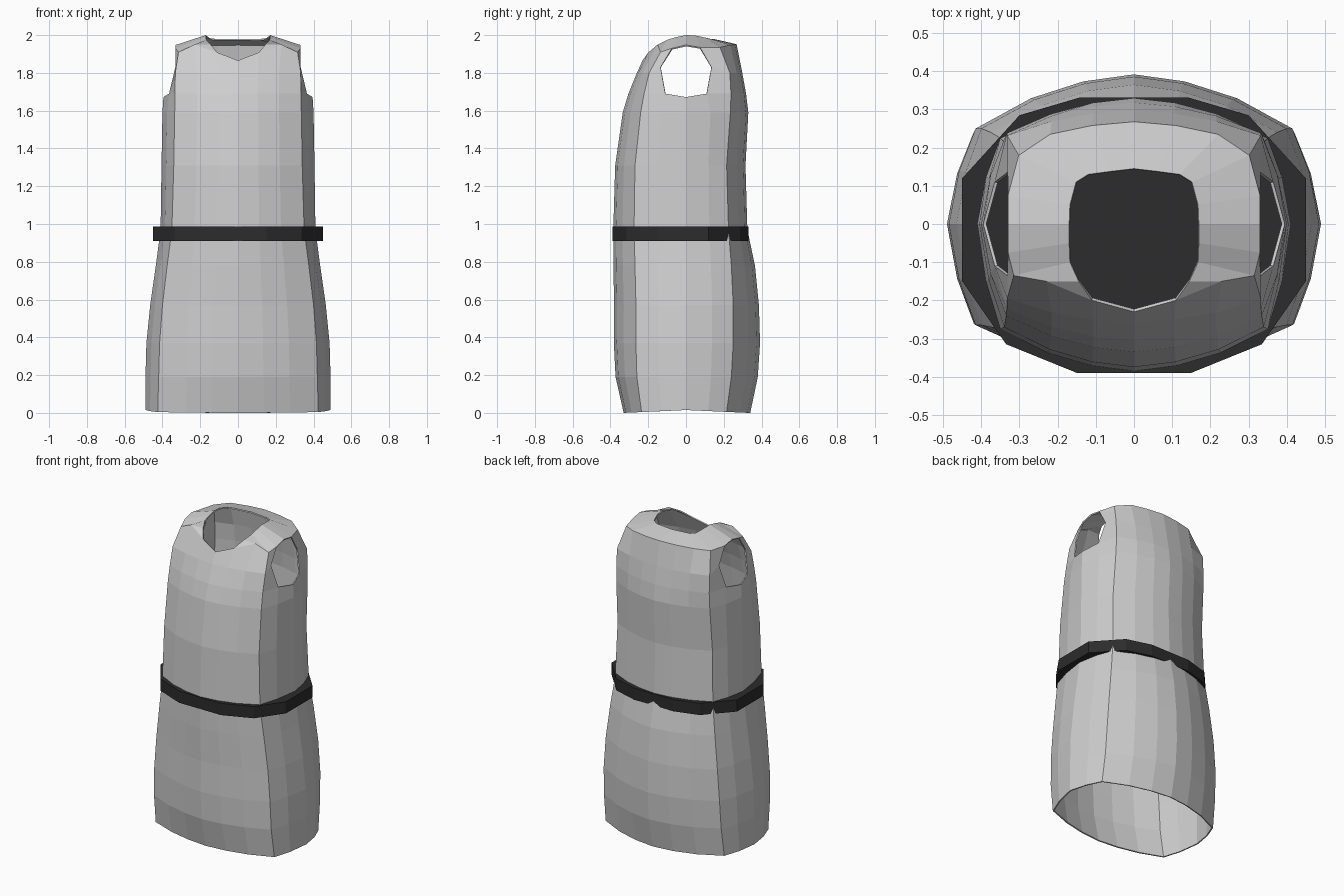
import bpy
import bmesh

if "Cube" in bpy.data.objects:
    bpy.data.objects.remove(bpy.data.objects["Cube"])


def material(name, rgb):
    m = bpy.data.materials.new(name)
    m.use_nodes = True
    col = (*rgb, 1.0)
    m.diffuse_color = col
    bsdf = next(n for n in m.node_tree.nodes if n.type == 'BSDF_PRINCIPLED')
    bsdf.inputs["Base Color"].default_value = col
    bsdf.inputs["Roughness"].default_value = 0.8
    return m


def add_object(name, bm, mat):
    bmesh.ops.recalc_face_normals(bm, faces=bm.faces)
    me = bpy.data.meshes.new(name)
    bm.to_mesh(me)
    bm.free()
    me.materials.append(mat)
    ob = bpy.data.objects.new(name, me)
    bpy.context.collection.objects.link(ob)
    return ob


cloth = material("light grey cloth", (0.62, 0.62, 0.62))
leather = material("black leather", (0.025, 0.025, 0.025))


def half_section(z, side, corner, yf, ycf, yb, ycb):
    """Half outline from front centre (0) past the side (5) to back centre (10)."""
    mid = corner + (side - corner) * 0.62

    def face(y, yc):
        return [(0, y), (corner * 0.32, yc + (y - yc) * 0.87),
                (corner * 0.65, yc + (y - yc) * 0.56), (corner, yc)]
    pts = face(yf, ycf) + [(mid, ycf * 0.55), (side, 0), (mid, ycb * 0.55)]
    pts += face(yb, ycb)[::-1]
    return [(x, y, z) for x, y in pts]


# Skirt and torso levels: z, side x, corner x, front y, front corner y, back y, back corner y
levels = [
    (0.00, 0.49, 0.425, -0.33, -0.235, 0.34, 0.215),
    (0.19, 0.49, 0.42, -0.373, -0.26, 0.38, 0.24),
    (0.37, 0.485, 0.415, -0.382, -0.265, 0.392, 0.25),
    (0.57, 0.465, 0.40, -0.38, -0.265, 0.386, 0.25),
    (0.78, 0.435, 0.375, -0.385, -0.27, 0.365, 0.24),
    (0.97, 0.41, 0.35, -0.385, -0.275, 0.325, 0.225),
    (1.31, 0.405, 0.34, -0.375, -0.27, 0.315, 0.215),
    (1.59, 0.40, 0.335, -0.335, -0.24, 0.33, 0.235),
]
rings = [half_section(*lv) for lv in levels]
rings[0] = [(x, y, 0.015 * max(0, 1 - abs(y) / 0.33)) for x, y, z in rings[0]]

# Lower edge of the arm opening
ring = half_section(1.69, 0.395, 0.333, -0.305, -0.222, 0.318, 0.238)
ring[4], ring[5], ring[6] = (0.365, -0.11, 1.69), (0.395, 0, 1.672), (0.365, 0.11, 1.69)
rings.append(ring)
# Widest part of the arm opening
ring = half_section(1.80, 0.33, 0.332, -0.26, -0.195, 0.298, 0.232)
ring[4], ring[6] = (0.332, -0.135, 1.83), (0.332, 0.135, 1.83)
rings.append(ring)
# Shoulder edge
rings.append([(0, -0.23, 1.866), (0.11, -0.20, 1.908), (0.23, -0.15, 1.95),
              (0.315, -0.135, 1.91), (0.33, -0.075, 1.93), (0.33, 0, 1.948),
              (0.33, 0.075, 1.935), (0.302, 0.18, 1.935), (0.22, 0.235, 1.948),
              (0.11, 0.258, 1.95), (0, 0.268, 1.952)])
# Neck opening, meeting the shoulder edge at the front
rings.append([(0, -0.23, 1.866), (0.11, -0.20, 1.908), (0.145, -0.15, 1.95),
              (0.168, -0.10, 1.975), (0.17, -0.05, 1.99), (0.17, 0, 2.0),
              (0.168, 0.05, 1.998), (0.152, 0.11, 1.985), (0.12, 0.13, 1.98),
              (0.06, 0.138, 1.98), (0, 0.145, 1.98)])

# Sleeveless tunic shell, mirrored, with open hem, neck and arms
bm = bmesh.new()
ARM_ROWS = (8, 9)
for s in (1, -1):
    grid = [[bm.verts.new((s * x, y, z)) for x, y, z in r] for r in rings]
    for i in range(len(grid) - 1):
        for j in range(10):
            if i in ARM_ROWS and j in (4, 5):
                continue
            quad = [grid[i][j], grid[i][j + 1], grid[i + 1][j + 1], grid[i + 1][j]]
            bm.faces.new(quad if s > 0 else quad[::-1])
bmesh.ops.remove_doubles(bm, verts=bm.verts, dist=0.0005)
bmesh.ops.delete(bm, geom=[v for v in bm.verts if not v.link_faces], context='VERTS')
tunic = add_object("tunic", bm, cloth)
# Guarantee outward normals on the open shell
me = tunic.data
if sum(p.normal.x * p.center.x + p.normal.y * p.center.y for p in me.polygons) < 0:
    me.flip_normals()
shell = tunic.modifiers.new("cloth thickness", 'SOLIDIFY')
shell.thickness = 0.008
shell.offset = -1

# Belt: solid twelve-sided band
half = [(0.15, -0.39), (0.335, -0.315), (0.45, -0.15), (0.45, 0.12), (0.30, 0.285), (0.14, 0.332)]
outline = half + [(-x, y) for x, y in reversed(half)]
bm = bmesh.new()
base = bm.faces.new([bm.verts.new((x, y, 0.91)) for x, y in outline])
top = bmesh.ops.extrude_face_region(bm, geom=[base])
bmesh.ops.translate(bm, vec=(0, 0, 0.076),
                    verts=[g for g in top["geom"] if isinstance(g, bmesh.types.BMVert)])
if not any(abs(f.calc_center_median().z - 0.91) < 1e-4 for f in bm.faces):
    bmesh.ops.holes_fill(bm, edges=bm.edges)
add_object("belt", bm, leather)
